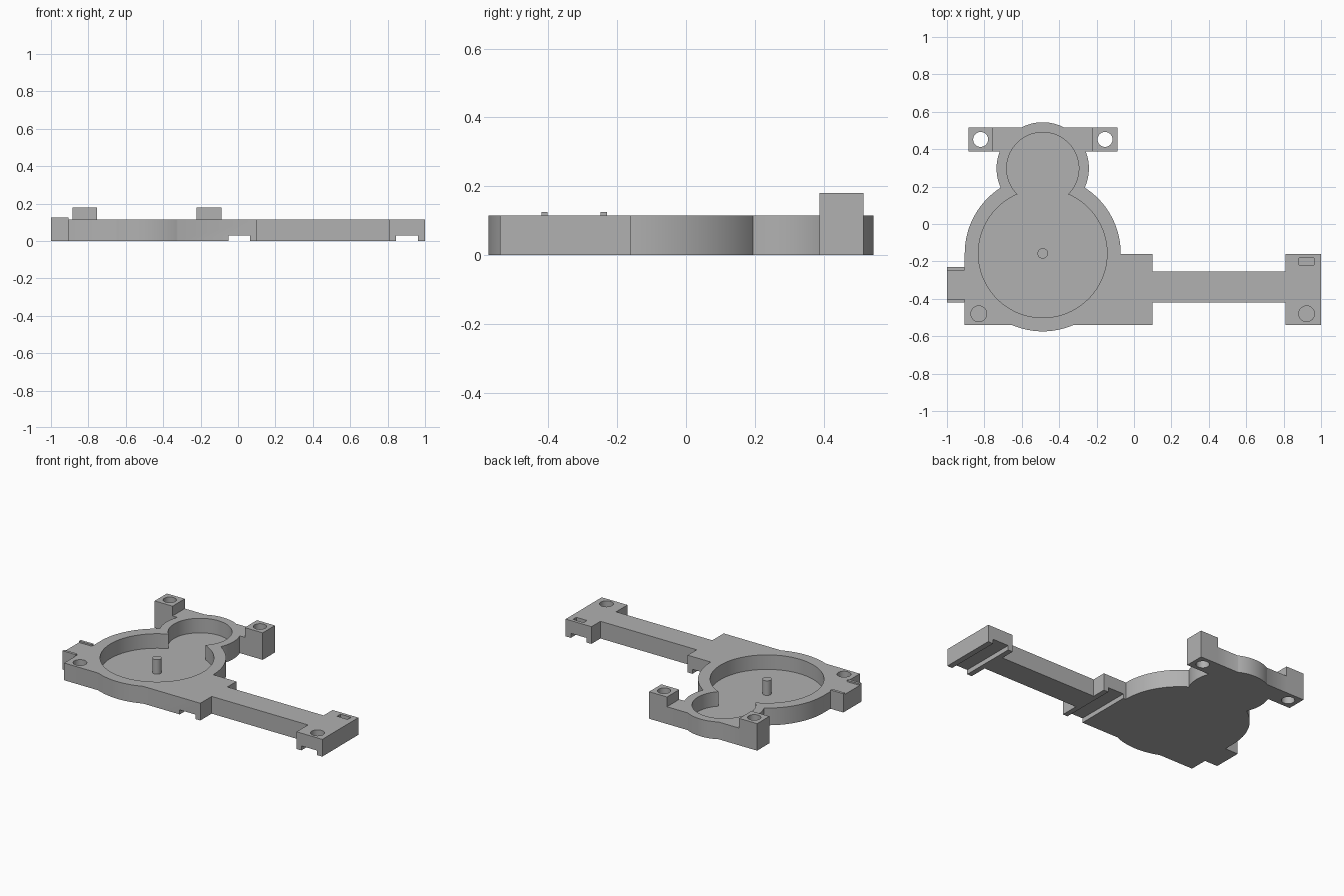
import bpy, bmesh, math
from mathutils import Matrix

if "Cube" in bpy.data.objects:
    bpy.data.objects.remove(bpy.data.objects["Cube"])

grey = bpy.data.materials.new("plain grey")
grey.use_nodes = True
colour = (0.44, 0.44, 0.44, 1)
grey.diffuse_color = colour
grey.node_tree.nodes["Principled BSDF"].inputs["Base Color"].default_value = colour

TOP, FLOOR, OVER = 0.115, 0.018, 0.3


def add(name, bm):
    mesh = bpy.data.meshes.new(name)
    bm.to_mesh(mesh)
    bm.free()
    mesh.materials.append(grey)
    ob = bpy.data.objects.new(name, mesh)
    bpy.context.collection.objects.link(ob)
    return ob


def box(name, x0, x1, y0, y1, z0=0.0, z1=TOP):
    bm = bmesh.new()
    centre = Matrix.Translation(((x0 + x1) / 2, (y0 + y1) / 2, (z0 + z1) / 2))
    size = Matrix.Diagonal((x1 - x0, y1 - y0, z1 - z0, 1))
    bmesh.ops.create_cube(bm, size=1, matrix=centre @ size)
    return add(name, bm)


def disc(name, x, y, r, z0=0.0, z1=TOP, sides=96):
    bm = bmesh.new()
    bmesh.ops.create_cone(bm, cap_ends=True, segments=sides, radius1=r, radius2=r,
                          depth=z1 - z0, matrix=Matrix.Translation((x, y, (z0 + z1) / 2)))
    return add(name, bm)


def combine(target, tools, operation):
    """Apply one boolean per tool, then remove the tools."""
    for tool in tools:
        tool.hide_render = True
        mod = target.modifiers.new(tool.name, "BOOLEAN")
        mod.operation, mod.solver, mod.object = operation, "EXACT", tool
    graph = bpy.context.evaluated_depsgraph_get()
    mesh = bpy.data.meshes.new_from_object(target.evaluated_get(graph))
    target.modifiers.clear()
    target.data = mesh
    for tool in tools:
        bpy.data.objects.remove(tool)


CX, BIG_Y, SMALL_Y = -0.488, -0.157, 0.297
EAR_X = (-0.82, -0.155)

# Solid outline: base plate, two round housings, arm, end block, tab and ears
body = box("housing_body", -0.905, 0.10, -0.54, -0.16)
solids = [
    disc("large_housing", CX, BIG_Y, 0.417, sides=128),
    disc("small_housing", CX, SMALL_Y, 0.247),
    box("arm", 0.05, 0.85, -0.42, -0.255),
    box("end_block", 0.81, 1.0, -0.54, -0.16),
    box("side_tab", -1.0, -0.85, -0.42, -0.23),
    box("ear_bar", -0.80, -0.17, 0.387, 0.516),
]
solids += [box("ear", x - 0.066, x + 0.066, 0.387, 0.516, 0, 0.18) for x in EAR_X]
solids += [box("tab_ridge", -1.0, -0.905, y, y + 0.018, 0.05, 0.125)
           for y in (-0.42, -0.248)]
combine(body, solids, "UNION")

# Pockets, screw holes, slot and the grooves underneath
cutters = [
    disc("large_pocket", CX, BIG_Y, 0.344, FLOOR, OVER, 128),
    disc("small_pocket", CX, SMALL_Y, 0.193, FLOOR, OVER),
    box("end_slot", 0.883, 0.962, -0.218, -0.182, 0.06, OVER),
]
cutters += [disc("ear_hole", x, 0.452, 0.04, -0.1, OVER, 48) for x in EAR_X]
cutters += [disc("corner_hole", x, -0.48, 0.042, 0.05, OVER, 48) for x in (-0.83, 0.923)]
cutters += [box("groove", x, x + 0.117, -0.7, 0.0, -0.1, 0.03) for x in (-0.052, 0.845)]
combine(body, cutters, "DIFFERENCE")

# Pin in the middle of the large pocket
pin = disc("centre_pin", CX, BIG_Y, 0.028, FLOOR - 0.005, TOP, 48)

for ob in (body, pin):
    bpy.ops.object.select_all(action="DESELECT")
    ob.select_set(True)
    bpy.context.view_layer.objects.active = ob
    bpy.ops.object.shade_smooth_by_angle(angle=math.radians(30))
